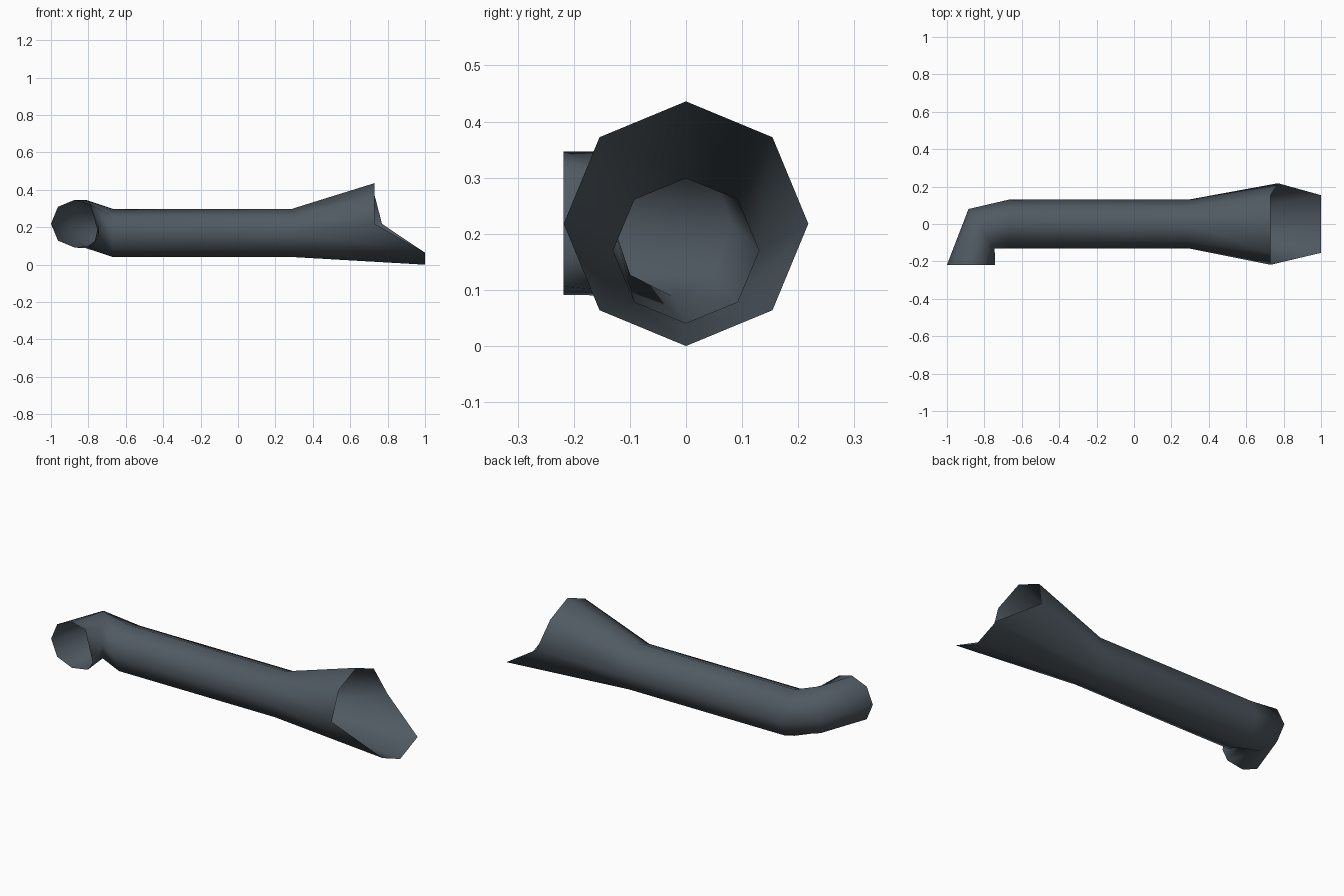
import bpy, bmesh, math
from mathutils import Vector

if "Cube" in bpy.data.objects:
    bpy.data.objects.remove(bpy.data.objects["Cube"])

SIDES = 8
mat = bpy.data.materials.new("dark slate")
mat.diffuse_color = (0.08, 0.102, 0.122, 1)
mat.use_nodes = True
mat.node_tree.nodes["Principled BSDF"].inputs["Base Color"].default_value = mat.diffuse_color


def ring(center, side, up):
    """Octagon: side = vector to the +y (outer) corner, up = height radius."""
    c, s, u = Vector(center), Vector(side), Vector((0, 0, up))
    return [c + s * math.cos(a) + u * math.sin(a)
            for a in (2 * math.pi * i / SIDES for i in range(SIDES))]


# side outlet, with its inner corners twisted slightly downward
outlet = ring((-0.872, -0.218, 0.219), (-0.128, 0, 0), 0.128)
outlet[3] = Vector((-0.79, -0.218, 0.325))
outlet[4] = Vector((-0.743, -0.218, 0.155))
outlet[5] = Vector((-0.775, -0.218, 0.106))

# mitred elbow and straight run
elbow = ring((-0.815, -0.025, 0.218), (-0.07, 0.105, 0), 0.129)
start = ring((-0.67, 0, 0.17), (0, 0.13, 0), 0.129)
end = ring((0.29, 0, 0.17), (0, 0.13, 0), 0.129)

# flared mouth, cut back at the top with a long lower lip
mouth = ring((0.73, 0, 0.218), (0, 0.218, 0), 0.218)
mouth[0].x = 0.77
for i in (5, 6, 7):
    mouth[i].x = 1.0

# single-walled open tube through all the rings
bm = bmesh.new()
loops = [[bm.verts.new(p) for p in r] for r in (outlet, elbow, start, end, mouth)]
for a, b in zip(loops, loops[1:]):
    for i in range(SIDES):
        j = (i + 1) % SIDES
        bm.faces.new((a[i], b[i], b[j], a[j]))
bm.normal_update()
# make the wall face outward
probe = [f for f in bm.faces if abs(f.calc_center_median().x + 0.19) < 0.05][0]
if probe.normal.dot(probe.calc_center_median() - Vector((-0.19, 0, 0.17))) < 0:
    bmesh.ops.reverse_faces(bm, faces=bm.faces[:])
for f in bm.faces:
    f.smooth = True
me = bpy.data.meshes.new("flared_pipe")
bm.to_mesh(me)
bm.free()
me.materials.append(mat)
pipe = bpy.data.objects.new("flared_pipe", me)
bpy.context.collection.objects.link(pipe)
